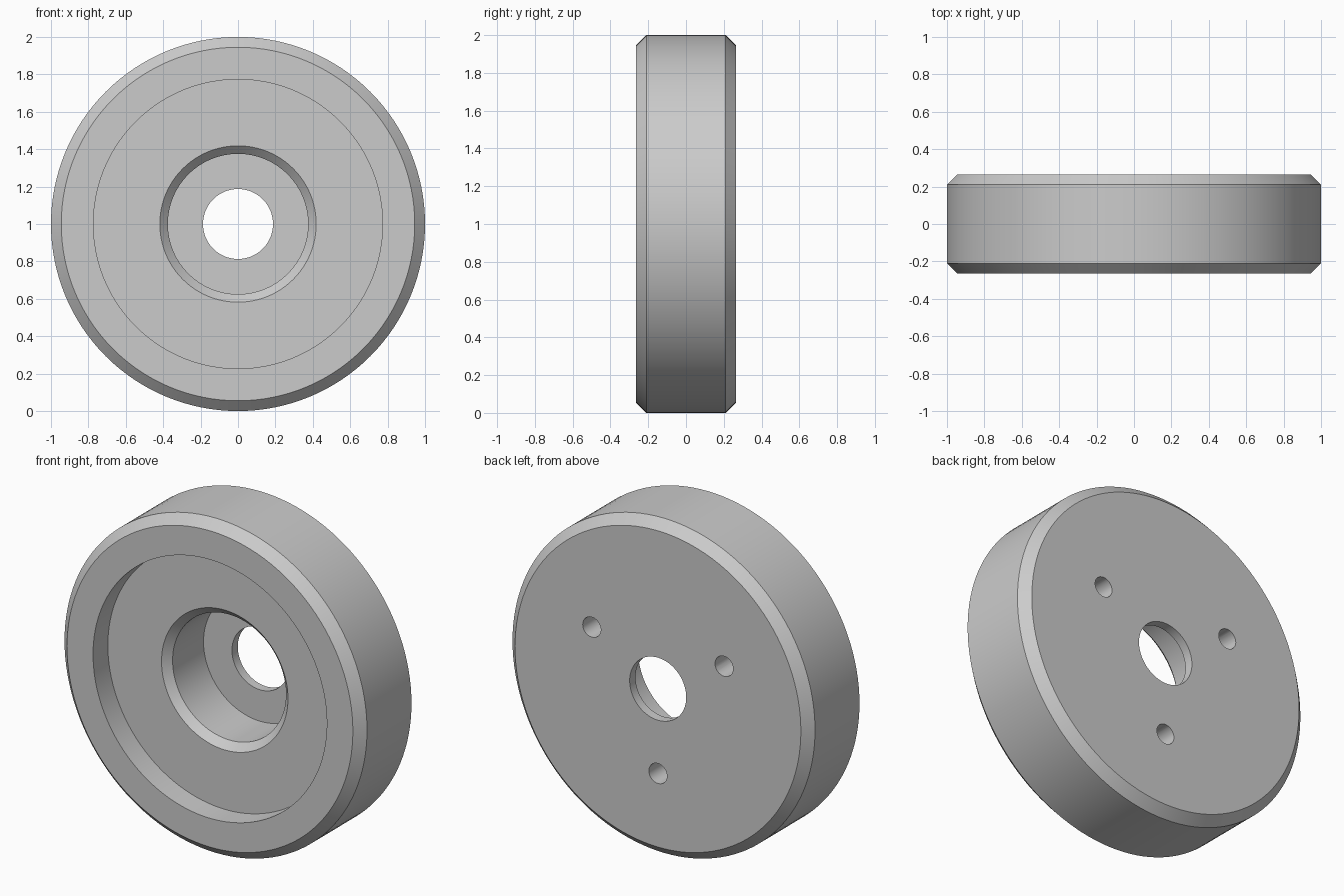
import bpy, bmesh, math
from mathutils import Matrix, Vector

cube = bpy.data.objects.get("Cube")
if cube:
    bpy.data.objects.remove(cube, do_unlink=True)

SEGMENTS = 128
HALF = 0.265      # half thickness
CHAMFER = 0.055
CENTRE = Vector((0, 0, 1))

grey = bpy.data.materials.new("plain_grey")
grey.use_nodes = True
grey.diffuse_color = (0.6, 0.6, 0.6, 1)
grey.node_tree.nodes["Principled BSDF"].inputs["Base Color"].default_value = (0.6, 0.6, 0.6, 1)


def add_object(name, bm):
    bmesh.ops.recalc_face_normals(bm, faces=bm.faces)
    mesh = bpy.data.meshes.new(name)
    bm.to_mesh(mesh)
    bm.free()
    mesh.materials.append(grey)
    obj = bpy.data.objects.new(name, mesh)
    bpy.context.collection.objects.link(obj)
    return obj


def lathe(name, profile):
    """Turn a closed (radius, y) profile around the y axis."""
    bm = bmesh.new()
    verts = [bm.verts.new(CENTRE + Vector((r, y, 0))) for r, y in profile]
    edges = [bm.edges.new((v, verts[i - 1])) for i, v in enumerate(verts)]
    bmesh.ops.spin(bm, geom=verts + edges, cent=CENTRE, axis=(0, 1, 0),
                   angle=math.tau, steps=SEGMENTS, use_merge=True)
    bmesh.ops.remove_doubles(bm, verts=bm.verts, dist=1e-5)
    return add_object(name, bm)


# Chamfered wheel with front recess, counterbore and centre hole
floor = -HALF + 0.14
wheel = lathe("wheel_body", [
    (1, -HALF + CHAMFER), (1, HALF - CHAMFER),
    (1 - CHAMFER, HALF), (0.187, HALF),
    (0.187, 0.21), (0.375, 0.21),
    (0.375, floor + 0.043), (0.418, floor),
    (0.773, floor), (0.773, -HALF),
    (1 - CHAMFER, -HALF),
])

# Three blind bolt holes in the back
bm = bmesh.new()
for i in range(3):
    angle = math.radians(-90 + 120 * i)
    pos = CENTRE + Vector((0.505 * math.cos(angle), HALF, 0.505 * math.sin(angle)))
    bmesh.ops.create_cone(bm, cap_ends=True, segments=32, radius1=0.06, radius2=0.06, depth=0.5,
                          matrix=Matrix.Translation(pos) @ Matrix.Rotation(math.pi / 2, 4, "X"))
cutter = add_object("bolt_hole_cutter", bm)
cutter.hide_render = True
cutter.hide_viewport = True

cut = wheel.modifiers.new("bolt_holes", "BOOLEAN")
cut.operation = "DIFFERENCE"
cut.solver = "EXACT"
cut.object = cutter

# Apply the cut and remove the cutter
depsgraph = bpy.context.evaluated_depsgraph_get()
result = bpy.data.meshes.new_from_object(wheel.evaluated_get(depsgraph))
wheel.modifiers.clear()
wheel.data = result
bpy.data.objects.remove(cutter, do_unlink=True)

# Smooth round walls, crisp edges
for obj in bpy.context.selected_objects:
    obj.select_set(False)
wheel.select_set(True)
bpy.context.view_layer.objects.active = wheel
bpy.ops.object.shade_smooth_by_angle(angle=math.radians(30))
